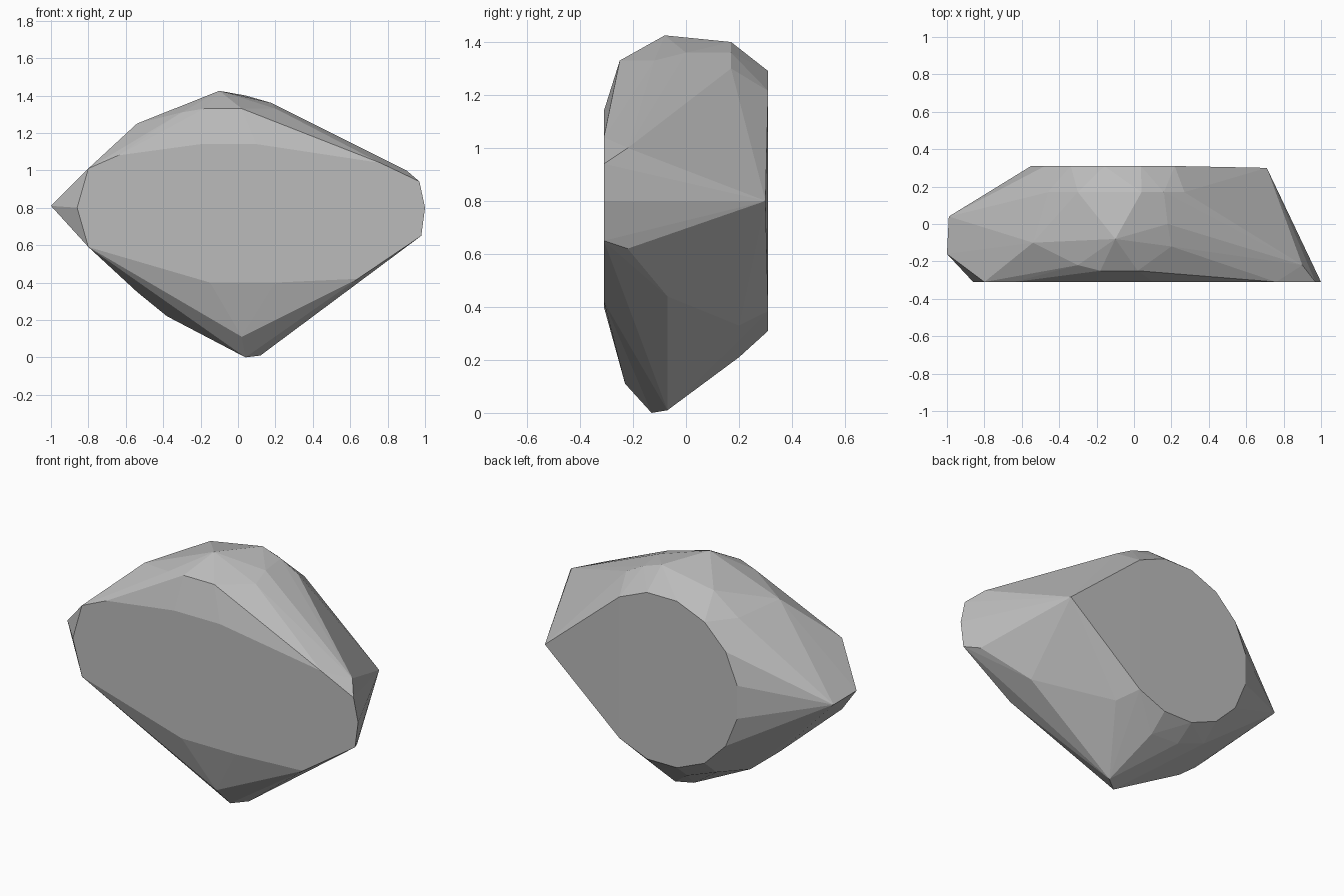
import bpy
import bmesh
import math

default_cube = bpy.data.objects.get("Cube")
if default_cube:
    bpy.data.objects.remove(default_cube, do_unlink=True)


def make_material(name, color):
    material = bpy.data.materials.new(name)
    material.use_nodes = True
    material.diffuse_color = color
    shader = next(node for node in material.node_tree.nodes
                  if node.type == "BSDF_PRINCIPLED")
    shader.inputs["Base Color"].default_value = color
    shader.inputs["Roughness"].default_value = 1
    return material


def outline_at_depth(depth, outline):
    """Place a flat x-z outline at one depth along y."""
    return [(x, depth, z) for x, z in outline]


def arc_outline(center_x, center_z, radius, sides, first, last):
    """Corners of a regular polygon, from one corner index to another."""
    step = math.tau / sides
    return [(center_x + radius * math.cos(step * (index + 0.5)),
             center_z + radius * math.sin(step * (index + 0.5)))
            for index in range(first, last)]


def hull_object(name, points, material):
    """Wrap the corner points in flat chiselled facets."""
    mesh = bpy.data.meshes.new(name)
    bm = bmesh.new()
    for point in points:
        bm.verts.new(point)
    result = bmesh.ops.convex_hull(bm, input=bm.verts)
    loose = set(result["geom_interior"] + result["geom_unused"])
    spare = [item for item in loose
             if isinstance(item, bmesh.types.BMVert) and item.is_valid]
    bmesh.ops.delete(bm, geom=spare, context="VERTS")
    bmesh.ops.dissolve_limit(bm, angle_limit=math.radians(0.5),
                             verts=bm.verts, edges=bm.edges)
    bmesh.ops.recalc_face_normals(bm, faces=bm.faces)
    bm.to_mesh(mesh)
    bm.free()
    mesh.materials.append(material)
    rock = bpy.data.objects.new(name, mesh)
    bpy.context.scene.collection.objects.link(rock)
    return rock


# Broad flat front facet
front_facet = outline_at_depth(-.31, [
    (-.86, .8), (-.8, 1.01), (-.64, 1.08), (-.2, 1.14), (.1, 1.14),
    (.76, 1.04), (.97, .94), (1, .8), (.98, .65),
    (.64, .42), (.2, .4), (-.15, .4), (-.8, .59)])

# Rounded flat back facet drawn out to one corner
back_facet = outline_at_depth(.31, arc_outline(-.06, .8, .5, 16, 2, 14))
back_facet.append((.71, .3, .8))

# Chipped shoulder behind the top
back_shoulder = outline_at_depth(.17, [
    (.27, 1.3), (.16, 1.36), (.04, 1.4), (-.3, 1.34), (-.46, 1.22)])

# Chipped underside behind the foot
back_underside = outline_at_depth(.2, [
    (.3, .33), (.04, .21), (-.15, .22), (-.34, .29)])

# Peak and crown corners
crown = [(-.1, -.08, 1.425), (-.54, -.1, 1.25), (-.3, -.22, 1.31),
         (-.18, -.25, 1.33), (.02, -.25, 1.33), (.2, -.12, 1.33),
         (.18, 0, 1.36)]

# Side tips
side_tips = [(-1, -.16, .81), (-.99, .04, .8), (.9, -.22, 1),
             (.93, -.22, .62), (.69, -.07, .44)]

# Narrow foot
foot = [(.04, -.13, 0), (.12, -.07, .01), (.02, -.23, .11),
        (-.38, -.06, .22), (-.54, -.11, .35)]

stone_grey = make_material("stone grey", (.5, .5, .5, 1))
hull_object("rock", front_facet + back_facet + back_shoulder
            + back_underside + crown + side_tips + foot, stone_grey)
